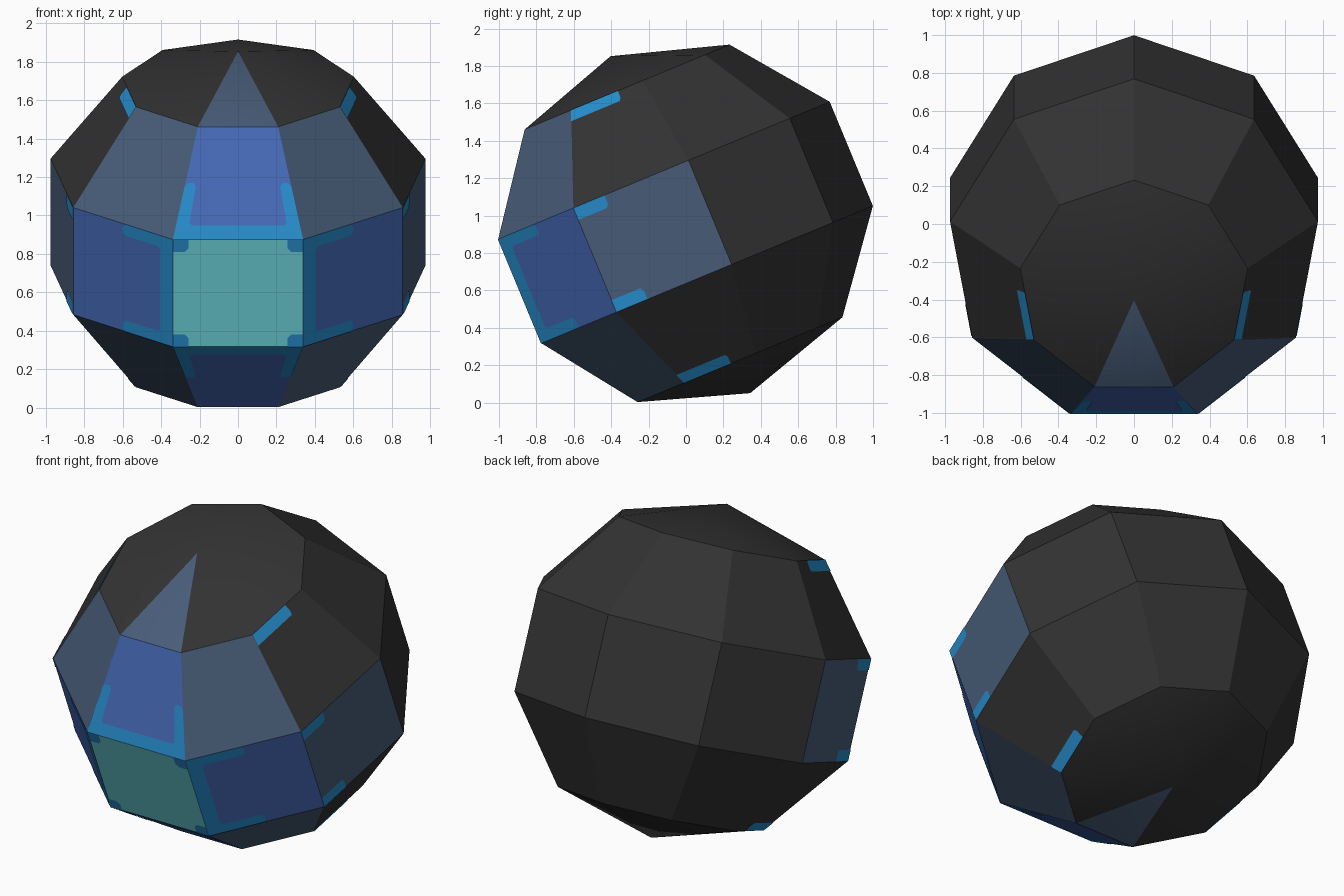
import bpy, bmesh
from math import sin, cos, radians
from mathutils import Matrix, Vector

if "Cube" in bpy.data.objects:
    bpy.data.objects.remove(bpy.data.objects["Cube"])

SEGMENTS, BANDS = 9, 5
STEP, RISE = 360 / SEGMENTS, 180 / BANDS
WIDE, TALL = 1.04, 0.975
CENTRE = Vector((0, -0.03, 0.952))
TILT = Matrix.Rotation(radians(22.5), 3, 'X')


def material(name, rgb):
    """Flat material from display RGB, stored as linear values."""
    linear = [((c / 255 + 0.055) / 1.055) ** 2.4 for c in rgb]
    mat = bpy.data.materials.new(name)
    mat.use_nodes = True
    mat.diffuse_color = (*linear, 1)
    bsdf = mat.node_tree.nodes["Principled BSDF"]
    bsdf.inputs["Base Color"].default_value = (*linear, 1)
    bsdf.inputs["Roughness"].default_value = 0.8
    return mat


teal = material("pale teal", (108, 214, 220))
blue = material("royal blue", (70, 106, 184))
slate = material("slate blue", (72, 93, 121))
black = material("charcoal", (50, 50, 50))
cyan = material("bright cyan blue", (38, 140, 203))


def corner(i, j):
    """Grid corner of the tilted ball; i counts round from the front, j upward."""
    a, lat = radians(STEP * (i - 0.5)), radians(RISE * j - 90)
    r = WIDE * cos(lat)
    return TILT @ Vector((r * sin(a), -r * cos(a), TALL * sin(lat))) + CENTRE


def on_panel(i, j, u, v):
    low = corner(i, j).lerp(corner(i + 1, j), u)
    high = corner(i, j + 1).lerp(corner(i + 1, j + 1), u)
    return low.lerp(high, v)


def finish(name, bm, mats):
    mesh = bpy.data.meshes.new(name)
    bm.to_mesh(mesh)
    bm.free()
    for mat in mats:
        mesh.materials.append(mat)
    mesh.shade_smooth()
    mesh.set_sharp_from_angle(angle=radians(25))
    obj = bpy.data.objects.new(name, mesh)
    bpy.context.collection.objects.link(obj)
    return obj


# Faceted ball, coloured by how many panels away from the front centre
bm = bmesh.new()
verts = {}


def vert(i, j):
    key = (0 if j in (0, BANDS) else i % SEGMENTS, j)
    if key not in verts:
        verts[key] = bm.verts.new(corner(*key))
    return verts[key]


for i in range(-4, 5):
    for j in range(BANDS):
        loop = [vert(i, j), vert(i + 1, j), vert(i + 1, j + 1), vert(i, j + 1)]
        face = bm.faces.new(list(dict.fromkeys(loop)))
        face.material_index = min(abs(i) + abs(j - 2), 3)
bmesh.ops.recalc_face_normals(bm, faces=bm.faces)
finish("faceted_ball", bm, [teal, blue, slate, black])


def add_plate(bm, panel, outline, place, side=1):
    """Thin painted shape on a panel, optionally mirrored to the other side."""
    points = [on_panel(*panel, *place(s, t)) for s, t in outline]
    for p in points:
        p.x *= side
    face = bm.faces.new([bm.verts.new(p) for p in points])
    face.normal_update()
    if face.normal.dot(face.calc_center_median() - CENTRE) < 0:
        face.normal_flip()
        face.normal_update()
    for v in face.verts:
        v.co += face.normal * 0.003


def upright(s, t):
    return s, t


def flipped(s, t):
    return s, 1 - t


def sideways(s, t):
    return t, s


def strip(length, width):
    return [(0, 0), (length, 0), (length, width * 0.7),
            (length - 0.02, width), (0, width)]


# Bracket outline: full base with two rounded arms reaching halfway
half = [(1, 0), (1, 0.47), (0.975, 0.5), (0.92, 0.5), (0.895, 0.47),
        (0.895, 0.15), (0.875, 0.125)]
bracket = half + [(1 - s, t) for s, t in reversed(half)]

# Brackets surrounding the front panel
bm = bmesh.new()
add_plate(bm, (0, 3), bracket, upright)
add_plate(bm, (0, 1), bracket, flipped)
for side in (1, -1):
    add_plate(bm, (1, 2), bracket, sideways, side)
finish("front_brackets", bm, [cyan])

# Chamfered corners of the front panel
bm = bmesh.new()
notch = [(0, 0), (0.12, 0), (0.12, 0.08), (0.09, 0.115), (0, 0.115)]
for side in (1, -1):
    for place in (upright, flipped):
        add_plate(bm, (0, 2), notch, place, side)
finish("front_panel_corners", bm, [cyan])

# Short and long dashes on the side panels
bm = bmesh.new()
for side in (1, -1):
    for place in (upright, flipped):
        add_plate(bm, (2, 2), strip(0.27, 0.115), place, side)
    add_plate(bm, (2, 3), strip(0.66, 0.115), flipped, side)
    add_plate(bm, (2, 1), strip(0.66, 0.115), upright, side)
finish("side_dashes", bm, [cyan])
